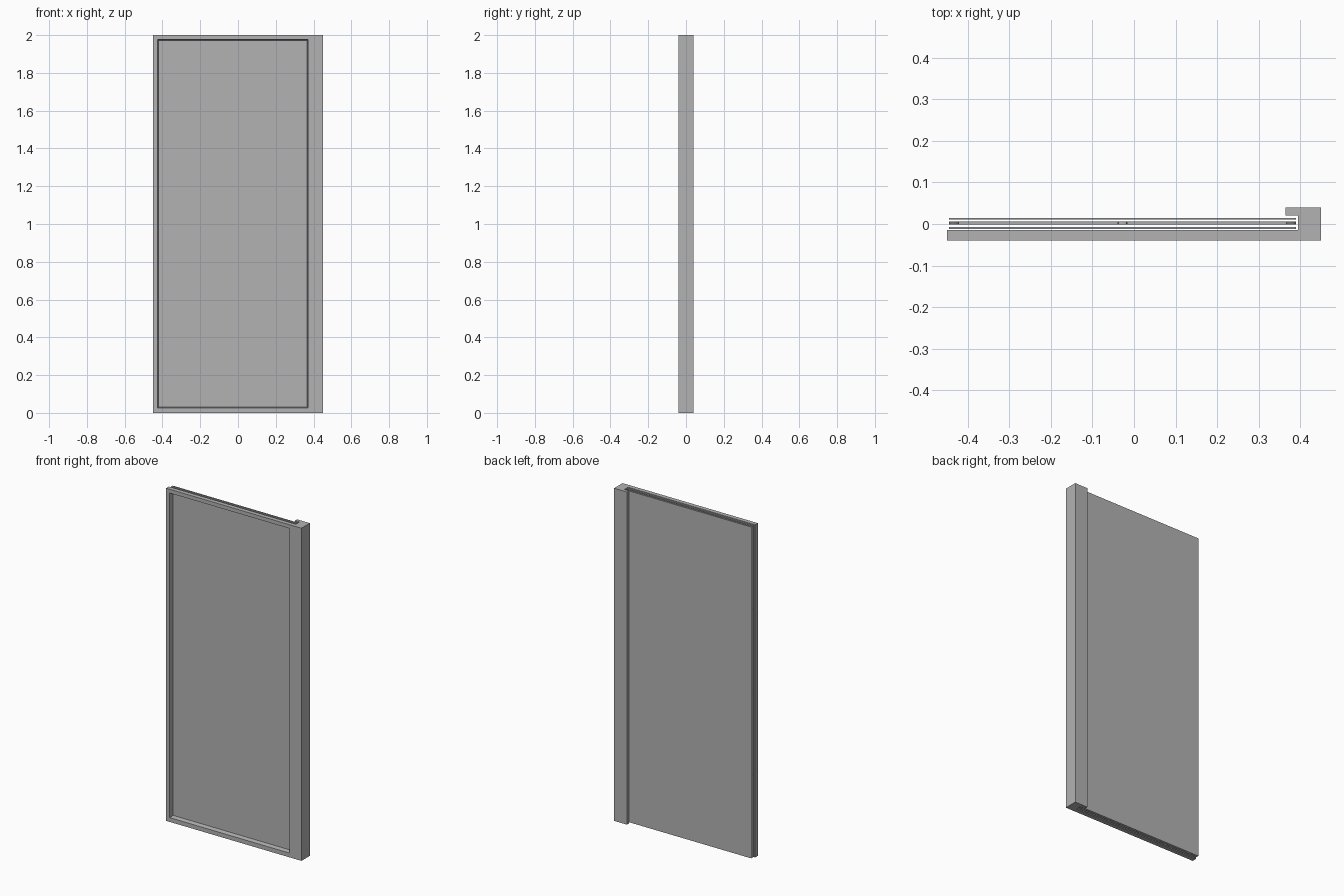
import bpy, bmesh, math
from mathutils import Vector, Matrix

cube = bpy.data.objects.get("Cube")
if cube:
    bpy.data.objects.remove(cube, do_unlink=True)

grey = bpy.data.materials.new("neutral_grey")
grey.use_nodes = True
GREY = (0.45, 0.45, 0.45, 1)
grey.diffuse_color = GREY
grey.node_tree.nodes["Principled BSDF"].inputs["Base Color"].default_value = GREY


def finish(bm, name):
    bmesh.ops.recalc_face_normals(bm, faces=bm.faces)
    mesh = bpy.data.meshes.new(name)
    bm.to_mesh(mesh)
    bm.free()
    mesh.materials.append(grey)
    obj = bpy.data.objects.new(name, mesh)
    bpy.context.collection.objects.link(obj)
    return obj


def prism(name, outline, depth):
    """Extrude a closed outline of 3D points along a vector."""
    bm = bmesh.new()
    face = bm.faces.new([bm.verts.new(p) for p in outline])
    out = bmesh.ops.extrude_face_region(bm, geom=[face])
    moved = [v for v in out["geom"] if isinstance(v, bmesh.types.BMVert)]
    bmesh.ops.translate(bm, verts=moved, vec=Vector(depth))
    return finish(bm, name)


def box(name, x, y, z):
    outline = [(x[0], y[0], z[0]), (x[1], y[0], z[0]), (x[1], y[1], z[0]), (x[0], y[1], z[0])]
    return prism(name, outline, (0, 0, z[1] - z[0]))


# Front frame, handle post and rear lip are one extruded profile
profile = [(-0.45, -0.04), (0.45, -0.04), (0.45, 0.04), (0.365, 0.04),
           (0.365, 0.021), (0.395, 0.021), (0.395, -0.014), (-0.45, -0.014)]
frame = prism("door_frame", [(x, y, 0) for x, y in profile], (0, 0, 2))

# Window opening, slightly tapered towards the sheet behind it
cutter = box("opening_cutter", (-0.427, 0.372), (-0.045, 0.0), (0.025, 1.978))
for v in cutter.data.vertices:
    if v.co.y > -0.01:
        v.co.x += 0.008 if v.co.x < 0 else -0.008
        v.co.z += 0.008 if v.co.z < 1 else -0.008
cutter.hide_render = True
cutter.hide_set(True)
cut = frame.modifiers.new("opening", "BOOLEAN")
cut.operation = "DIFFERENCE"
cut.object = cutter
bpy.context.view_layer.objects.active = frame
bpy.ops.object.modifier_apply(modifier=cut.name)
bpy.data.objects.remove(cutter, do_unlink=True)

# Thin sheets stacked behind the frame
WIDTH, HEIGHT = (-0.445, 0.39), (0.004, 1.996)
for name, y in (("front_sheet", (-0.0125, -0.007)),
                ("middle_sheet", (-0.001, 0.001)),
                ("inner_sheet", (0.004, 0.006)),
                ("back_sheet", (0.011, 0.015))):
    box(name, WIDTH, y, HEIGHT)

# Small round spacers between the two inner sheets, along their edges
mid = sum(WIDTH) / 2
spots = [(mid, HEIGHT[0] + 0.012), (mid, HEIGHT[1] - 0.012)]
spots += [(x, z) for x in (WIDTH[0] + 0.012, WIDTH[1] - 0.012) for z in (0.5, 1.0, 1.5)]
for i, (x, z) in enumerate(spots):
    bm = bmesh.new()
    bmesh.ops.create_cone(bm, cap_ends=True, segments=16, radius1=0.012, radius2=0.012, depth=0.004,
                          matrix=Matrix.Translation((x, 0.0025, z)) @ Matrix.Rotation(math.pi / 2, 4, "X"))
    finish(bm, f"spacer_{i + 1}")
